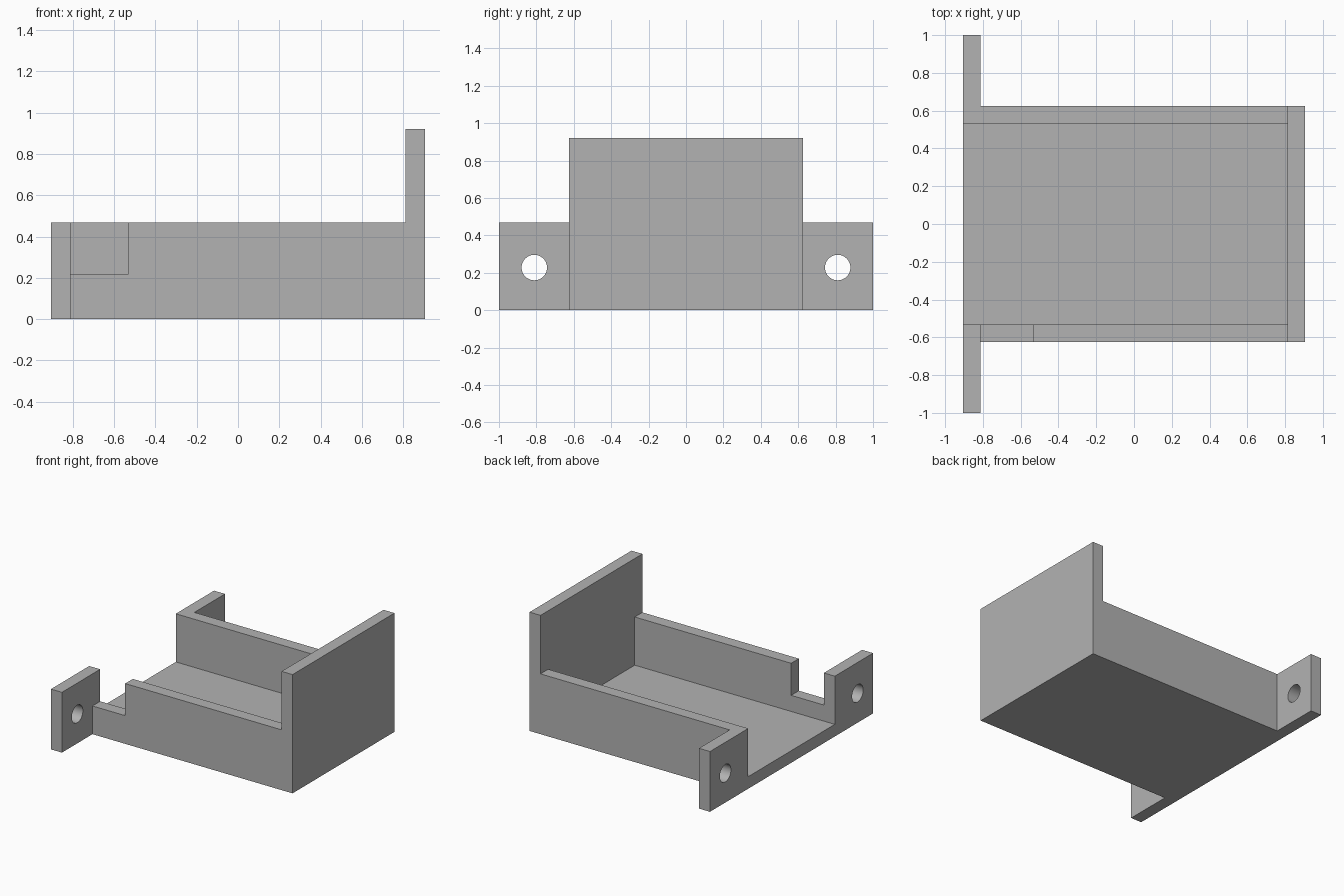
import bpy
import bmesh
from math import pi, radians
from mathutils import Matrix, Vector

cube = bpy.data.objects.get("Cube")
if cube:
    bpy.data.objects.remove(cube, do_unlink=True)

# Main dimensions
HALF_LEN, HALF_WID, HALF_TABS = 0.906, 0.625, 1.0
WALL = 0.094
WALL_H, PLATE_H, NOTCH_Z = 0.468, 0.922, 0.219
INNER_X = HALF_LEN - WALL
INNER_Y = HALF_WID - WALL

grey = bpy.data.materials.new("plain_grey")
grey.use_nodes = True
colour = (0.45, 0.45, 0.45, 1)
grey.diffuse_color = colour
grey.node_tree.nodes["Principled BSDF"].inputs["Base Color"].default_value = colour


def finish(name, bm):
    mesh = bpy.data.meshes.new(name)
    bm.to_mesh(mesh)
    bm.free()
    mesh.materials.append(grey)
    obj = bpy.data.objects.new(name, mesh)
    bpy.context.collection.objects.link(obj)
    return obj


def box(name, low, high):
    low, high = Vector(low), Vector(high)
    place = Matrix.Translation((low + high) / 2) @ Matrix.Diagonal((*(high - low), 1))
    bm = bmesh.new()
    bmesh.ops.create_cube(bm, size=1, matrix=place)
    return finish(name, bm)


def bore(name, centre, radius, depth):
    bm = bmesh.new()
    place = Matrix.Translation(centre) @ Matrix.Rotation(pi / 2, 4, "Y")
    bmesh.ops.create_cone(bm, cap_ends=True, segments=48, radius1=radius,
                          radius2=radius, depth=depth, matrix=place)
    return finish(name, bm)


def combine(target, tool, operation):
    mod = target.modifiers.new(tool.name, "BOOLEAN")
    mod.operation, mod.solver, mod.object = operation, "EXACT", tool
    bpy.context.view_layer.objects.active = target
    bpy.ops.object.modifier_apply(modifier=mod.name)
    bpy.data.objects.remove(tool, do_unlink=True)


# Solid tray block, tall end plate and mounting tabs
tray = box("bracket_tray", (-HALF_LEN, -HALF_WID, 0), (HALF_LEN, HALF_WID, WALL_H))
end_plate = box("end_plate", (INNER_X, -HALF_WID, 0), (HALF_LEN, HALF_WID, PLATE_H))
tabs = box("mounting_tabs", (-HALF_LEN, -HALF_TABS, 0), (-INNER_X, HALF_TABS, WALL_H))
for part in (end_plate, tabs):
    combine(tray, part, "UNION")

# Hollow interior, open at the tab end
combine(tray, box("interior", (-1.2, -INNER_Y, WALL), (INNER_X, INNER_Y, 1.2)), "DIFFERENCE")

# Notch in the front wall beside the tab
combine(tray, box("notch", (-INNER_X, -HALF_WID - 0.1, NOTCH_Z),
                  (-0.531, -INNER_Y + 0.1, 1.2)), "DIFFERENCE")

# Screw holes through the tabs
for side in (-1, 1):
    hole = bore("screw_hole", (-HALF_LEN + WALL / 2, side * 0.811, 0.228), 0.068, 0.3)
    combine(tray, hole, "DIFFERENCE")

# Clean flat faces and smooth bores
bm = bmesh.new()
bm.from_mesh(tray.data)
bmesh.ops.remove_doubles(bm, verts=bm.verts, dist=0.0001)
bmesh.ops.dissolve_limit(bm, angle_limit=radians(1), verts=bm.verts, edges=bm.edges)
bm.to_mesh(tray.data)
bm.free()
bpy.ops.object.select_all(action="DESELECT")
tray.select_set(True)
bpy.context.view_layer.objects.active = tray
bpy.ops.object.shade_smooth_by_angle(angle=radians(30))
